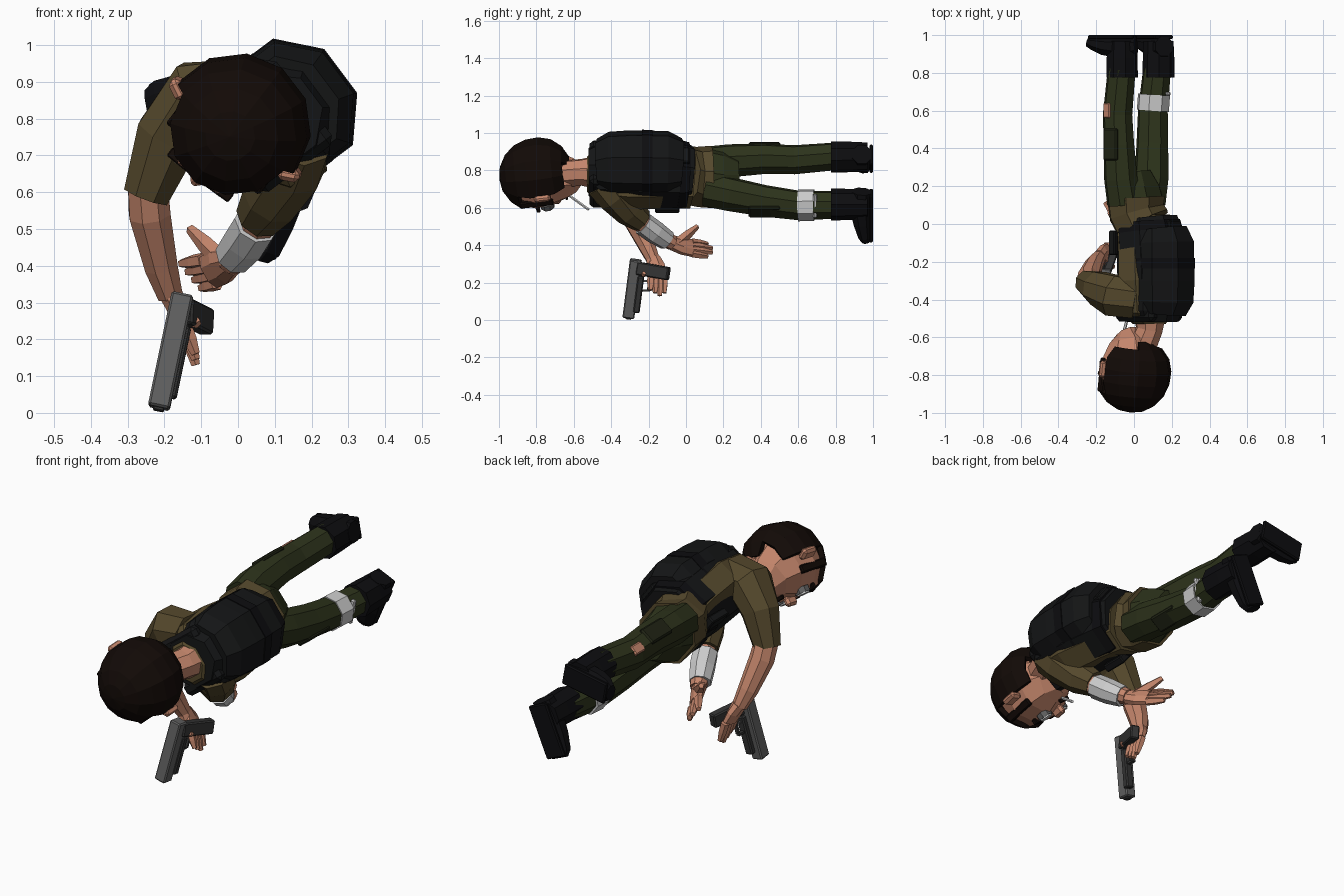
import bpy, bmesh, math
from mathutils import Vector as V, Matrix

default = bpy.data.objects.get("Cube")
if default:
    bpy.data.objects.remove(default, do_unlink=True)


def material(name, *rgb):
    m = bpy.data.materials.new(name)
    m.use_nodes = True
    m.diffuse_color = (*rgb, 1)
    m.node_tree.nodes["Principled BSDF"].inputs["Base Color"].default_value = (*rgb, 1)
    return m


SKIN = material("skin", .56, .24, .15)
SHIRT = material("shirt_brown", .09, .065, .025)
PANTS = material("pants_olive", .026, .033, .011)
POCKET = material("pocket_olive", .014, .017, .007)
VEST = material("vest_black", .007, .0075, .008)
BOOT = material("boot_black", .004, .004, .005)
HAIR = material("hair_dark", .006, .003, .002)
CLOTH = material("bandage_white", .65, .65, .65)
STEEL = material("steel_grey", .12, .12, .12)
GRIP = material("grip_grey", .035, .035, .035)

# Body frame: rolled about the lying axis
Y = V((0, 1, 0))
BACK = V((.8, 0, .6))
SIDE = V((.6, 0, -.8))
CHEST = V((.08, 0, .78))


def finish(name, bm, mat):
    bmesh.ops.recalc_face_normals(bm, faces=bm.faces[:])
    me = bpy.data.meshes.new(name)
    bm.to_mesh(me)
    bm.free()
    me.materials.append(mat)
    ob = bpy.data.objects.new(name, me)
    bpy.context.collection.objects.link(ob)
    return ob


def loft(name, stations, mat, ref=Y, sides=8):
    """Skin polygon rings (centre, half width, half depth along ref)."""
    bm = bmesh.new()
    pts = [V(s[0]) for s in stations]
    grow = 1 / math.cos(math.pi / sides)
    rings = []
    for i, (_, w, d) in enumerate(stations):
        t = (pts[min(i + 1, len(pts) - 1)] - pts[max(i - 1, 0)]).normalized()
        u = (ref - t * ref.dot(t)).normalized()
        v = t.cross(u)
        ring = []
        for k in range(sides):
            a = 2 * math.pi * (k + .5) / sides
            ring.append(bm.verts.new(pts[i] + grow * (u * d * math.cos(a) + v * w * math.sin(a))))
        rings.append(ring)
    for r, s in zip(rings, rings[1:]):
        for k in range(sides):
            n = (k + 1) % sides
            bm.faces.new((r[k], r[n], s[n], s[k]))
    bm.faces.new(rings[0])
    bm.faces.new(rings[-1])
    return finish(name, bm, mat)


def tube(name, stations, mat, ref=Y, sides=8):
    """Round limb from (x, y, z, radius) rows."""
    return loft(name, [(s[:3], s[3], s[3]) for s in stations], mat, ref, sides)


def box(name, centre, x_axis, z_axis, size, mat, bevel=.006):
    z = V(z_axis).normalized()
    x = V(x_axis)
    x = (x - z * x.dot(z)).normalized()
    rot = Matrix((x, z.cross(x), z)).transposed().to_4x4()
    bm = bmesh.new()
    bmesh.ops.create_cube(bm, size=1,
                          matrix=Matrix.Translation(V(centre)) @ rot @ Matrix.Diagonal((*size, 1)))
    if bevel:
        bmesh.ops.bevel(bm, geom=bm.edges[:], offset=bevel, segments=1, affect='EDGES')
    return finish(name, bm, mat)


def torso(name, rows, mat):
    """Rows of (y, offset towards back, half width, half depth)."""
    return loft(name, [(CHEST + Y * y + BACK * b, w, d) for y, b, w, d in rows], mat, BACK)


# Torso clothing, vest and back pack
torso("shirt", [(-.53, 0, .09, .08), (-.47, 0, .17, .12), (-.3, 0, .195, .135),
                (-.1, -.02, .175, .13), (.03, -.04, .16, .13)], SHIRT)
loft("shirt_hem", [((.05, 0, .775), .16, .135), ((.015, .06, .765), .16, .135),
                   ((.01, .14, .765), .165, .14)], SHIRT, BACK)
torso("vest", [(-.52, .02, .12, .13), (-.46, .02, .165, .155), (-.25, .015, .182, .17),
               (-.04, 0, .175, .165), (.025, -.01, .15, .15)], VEST)
torso("back_pack", [(-.47, .08, .14, .12), (-.41, .088, .17, .152), (-.3, .088, .178, .158),
                    (-.1, .085, .176, .157), (-.03, .075, .145, .13)], VEST)
torso("pack_strap", [(-.235, .088, .181, .161), (-.18, .088, .18, .16)], BOOT)
torso("vest_belt", [(-.04, 0, .178, .168), (.01, -.005, .168, .158)], BOOT)
for i, s in enumerate((-.1, 0, .1)):
    box(f"front_pouch_{i}", CHEST + SIDE * s - BACK * .145 + Y * -.1, SIDE, BACK,
        (.08, .13, .04), VEST)
box("back_pouch", CHEST + BACK * .15 + Y * -.005, SIDE, BACK, (.1, .05, .05), VEST)
for s in (-1, 1):
    box(f"shoulder_strap_{s}", CHEST + SIDE * .11 * s + Y * -.47, SIDE, BACK,
        (.07, .09, .25), VEST, .02)

# Neck and head, the head tilted towards the ground
tube("neck", [(.08, -.48, .79, .085), (.08, -.56, .79, .068), (.04, -.66, .78, .07)], SKIN, BACK)
FACE = V((-.6, .15, -.78)).normalized()
UP = (-Y + FACE * Y.dot(FACE)).normalized()
EAR = UP.cross(FACE)
HEAD = V((-.004, -.8, .775))


def head_point(e, f, u):
    return HEAD + EAR * e + FACE * f + UP * u


loft("face", [(head_point(0, .085, -.215), .055, .06), (head_point(0, .05, -.17), .11, .105),
              (head_point(0, .03, -.08), .15, .14), (head_point(0, .02, .02), .16, .152),
              (head_point(0, .02, .1), .13, .13)], SKIN, FACE)
bm = bmesh.new()
bmesh.ops.create_uvsphere(bm, u_segments=12, v_segments=9, radius=.2)
cut = []
for f in bm.faces:
    c = f.calc_center_median()
    if c.y > .02 and c.z < .09 or c.y > -.07 and c.z < -.15:
        cut.append(f)
bmesh.ops.delete(bm, geom=cut, context='FACES')
for v in bm.verts:
    fuller = 1 + .6 * max(0, -v.co.z)
    v.co = head_point(v.co.x * fuller, v.co.y * fuller, v.co.z)
hair = finish("hair", bm, HAIR)
shell = hair.modifiers.new("thickness", 'SOLIDIFY')
shell.thickness = .025
shell.offset = 1

# Facial features
box("nose", head_point(0, .18, -.07), EAR, UP, (.035, .05, .07), SKIN, .012)
box("mouth", head_point(0, .155, -.14), EAR, UP, (.07, .02, .012), HAIR, .003)
for s in (-1, 1):
    box(f"ear_{s}", head_point(.19 * s, .015, -.03), EAR - FACE * .5 * s, UP,
        (.06, .035, .09), SKIN, .012)
    box(f"sideburn_{s}", head_point(.145 * s, .075, .01), EAR, UP, (.03, .04, .18), HAIR)
    tube(f"lens_{s}", [(*head_point(.062 * s, .15, -.035), .03),
                       (*head_point(.062 * s, .18, -.035), .03)], CLOTH, UP)
    tube(f"lens_frame_{s}", [(*head_point(.062 * s, .145, -.035), .036),
                             (*head_point(.062 * s, .173, -.035), .036)], STEEL, UP)
    box(f"eyebrow_{s}", head_point(.065 * s, .16, .02), EAR, UP + EAR * .2 * s,
        (.08, .03, .02), HAIR, .004)
tube("cigarette", [(-.07, -.63, .67, .007), (-.04, -.52, .59, .007)], CLOTH, BACK, 6)

# Legs, with boots turned outwards
LEGS = {
    "upper": ([(-.05, .11, .835, .088), (-.07, .24, .852, .084), (-.08, .42, .862, .077),
               (-.087, .58, .857, .074), (-.065, .82, .877, .07)], -1,
              V((-.063, 0, .872)), V((-.98, 0, -.18)), .185),
    "lower": ([(.075, .11, .7, .088), (.092, .24, .672, .086), (.097, .42, .637, .08),
               (.1, .6, .613, .075), (.122, .82, .615, .07)], 1,
              V((.13, 0, .618)), V((-.4, 0, -.92)), .21),
}
for n, (rows, s, ankle, toe, reach) in LEGS.items():
    tube(f"{n}_leg", rows, PANTS, BACK)
    mid = V(rows[2][:3])
    box(f"{n}_leg_pocket", mid + SIDE * .071 * s, BACK, SIDE, (.09, .17, .024), POCKET, .008)
    tube(f"{n}_boot_shaft", [(*(ankle + Y * .775), .079), (*(ankle + Y * .88), .077),
                             (*(ankle + Y * .97), .073)], BOOT, toe)
    loft(f"{n}_boot_foot", [(ankle + toe * a + Y * y, w, h) for a, y, w, h in (
        (-.075, .94, .05, .052), (0, .935, .062, .06), (.1, .945, .065, .05),
        (reach - .03, .957, .06, .036), (reach, .965, .04, .025))], BOOT, Y)
    box(f"{n}_boot_sole", ankle + toe * (reach / 2 - .04) + Y * .99, toe, Y,
        (reach + .06, .11, .02), BOOT)
loft("crotch", [((.01, .12, .765), .165, .13), ((.01, .2, .765), .155, .105),
                ((.005, .28, .765), .1, .07)], PANTS, BACK)
tube("leg_bandage", [(.1, .6, .613, .081), (.106, .685, .614, .081)], CLOTH, BACK)
box("bandage_tail", (.17, .69, .61), Y, (.2, 0, 1), (.02, .025, .13), CLOTH)
box("torn_knee", (-.138, .6, .898), Y, (-.7, 0, .7), (.08, .05, .03), SKIN)


def hand(name, wrist, knuckles, across, tips, thumb):
    """Palm, four fingers and a thumb."""
    w, k, ax = V(wrist), V(knuckles), V(across).normalized()
    loft(f"{name}_palm", [(w, .032, .036), (w.lerp(k, .5), .027, .05), (k, .022, .048)], SKIN, ax)
    for i, tip in enumerate(tips):
        base = k + ax * (i - 1.5) * .024
        mid = base.lerp(V(tip), .5)
        tube(f"{name}_finger_{i}", [(*base, .017), (*mid, .016), (*tip, .01)], SKIN, ax, 5)
    base = w.lerp(k, .25)
    tube(f"{name}_thumb", [(*base, .024), (*base.lerp(V(thumb), .55), .02), (*thumb, .011)],
         SKIN, ax, 5)


# Arm hanging down with the pistol
tube("upper_sleeve", [(.01, -.4, .86, .1), (-.105, -.38, .852, .108), (-.19, -.34, .75, .088),
                      (-.25, -.31, .59, .062)], SHIRT)
tube("upper_forearm", [(-.245, -.31, .62, .054), (-.24, -.28, .54, .056),
                       (-.21, -.21, .4, .045), (-.185, -.175, .32, .034)], SKIN)
hand("gun_hand", (-.185, -.175, .33), (-.145, -.15, .24), (0, 1, .1),
     [(-.115, -.19 + .025 * i, .13 + .015 * abs(i - 2)) for i in range(4)], (-.11, -.23, .24))

# Pistol, muzzle down
barrel = V((.065, .04, .31))
slide = V((-.183, -.288, .168))
box("pistol_slide", slide, (1, 0, 0), barrel, (.06, .064, .318), STEEL)
box("pistol_frame", slide + V((.015, .035, -.03)), (1, 0, 0), barrel, (.042, .035, .2), GRIP)
box("muzzle", slide - barrel * .49, (1, 0, 0), barrel, (.03, .03, .022), GRIP, .003)
box("pistol_grip", (-.115, -.175, .262), (0, 0, 1), (.06, .17, -.03), (.07, .045, .18), GRIP)
box("trigger_guard_front", slide + V((.02, .065, -.01)), (1, 0, 0), Y, (.018, .012, .06), GRIP, 0)
box("trigger_guard_bar", slide + V((.035, .09, .03)), (1, 0, 0), barrel, (.018, .012, .08), GRIP, 0)
box("trigger", slide + V((.03, .06, .04)), (1, 0, 0), Y, (.01, .01, .04), STEEL, 0)

# Bent arm with the bandaged forearm
tube("lower_sleeve", [(.16, -.45, .74, .09), (.14, -.38, .665, .09), (.09, -.3, .58, .077),
                      (.055, -.235, .53, .06)], SHIRT)
tube("lower_forearm", [(.07, -.26, .54, .05), (.03, -.18, .48, .05), (-.02, -.07, .41, .037)],
     SKIN)
tube("arm_bandage", [(.05, -.23, .515, .058), (.022, -.165, .468, .058), (-.012, -.1, .425, .05)],
     CLOTH)
hand("open_hand", (-.02, -.08, .412), (-.075, .03, .385), (-.5, 0, .85),
     [(-.1 - .018 * i, .115 + .025 * (i % 3 > 0), .34 + .022 * i) for i in range(4)],
     (-.13, .06, .5))
